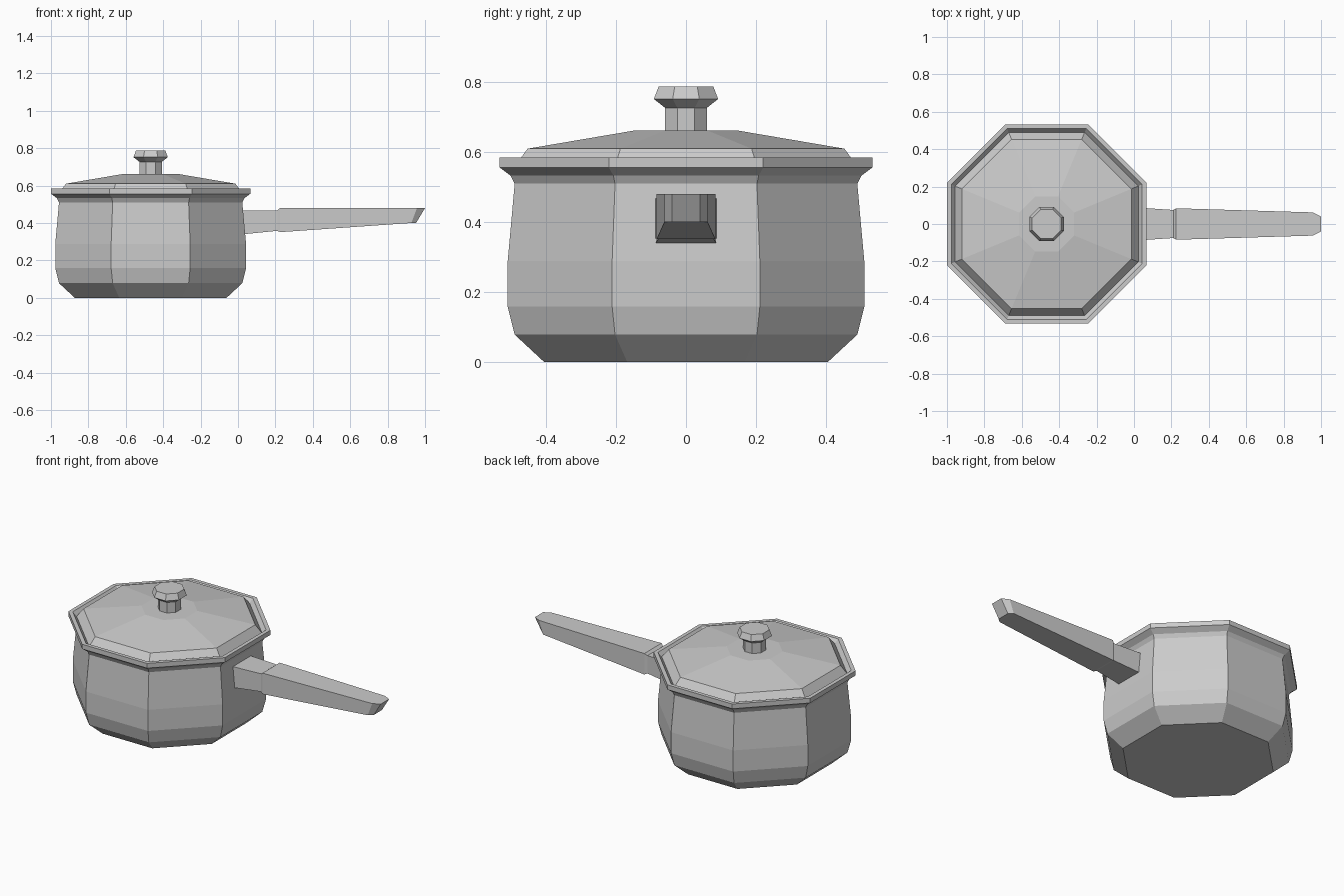
import bpy, bmesh, math

cube = bpy.data.objects.get("Cube")
if cube:
    bpy.data.objects.remove(cube)

GREY = (0.6, 0.6, 0.6, 1)
metal = bpy.data.materials.new("plain grey")
metal.use_nodes = True
metal.diffuse_color = GREY
metal.node_tree.nodes["Principled BSDF"].inputs["Base Color"].default_value = GREY

POT_X = -0.467
SIDES = 8


def ring_points(apothem, z):
    """Octagon with flat sides facing the axes."""
    r = apothem / math.cos(math.pi / SIDES)
    angles = [(i + 0.5) * math.tau / SIDES for i in range(SIDES)]
    return [(POT_X + r * math.cos(a), r * math.sin(a), z) for a in angles]


def handle_points(x_low, x_high, half_width, z_low, z_high):
    """Upright rectangle across the handle, able to lean forward."""
    w = half_width
    return [(x_low, -w, z_low), (x_low, w, z_low), (x_high, w, z_high), (x_high, -w, z_high)]


def loft(name, sections):
    """Skin a row of sections and cap both ends."""
    bm = bmesh.new()
    rings = [[bm.verts.new(p) for p in s] for s in sections]
    for a, b in zip(rings, rings[1:]):
        n = len(a)
        for i in range(n):
            j = (i + 1) % n
            bm.faces.new((a[i], a[j], b[j], b[i]))
    bm.faces.new(rings[0][::-1])
    bm.faces.new(rings[-1])
    bmesh.ops.recalc_face_normals(bm, faces=bm.faces)
    mesh = bpy.data.meshes.new(name)
    bm.to_mesh(mesh)
    bm.free()
    mesh.materials.append(metal)
    obj = bpy.data.objects.new(name, mesh)
    bpy.context.collection.objects.link(obj)
    return obj


def turned(name, profile):
    return loft(name, [ring_points(a, z) for a, z in profile])


# Pot: outside wall, flared rim, lid ledge and hollow inside
turned("pot", [
    (0.406, 0), (0.49, 0.078), (0.51, 0.158), (0.51, 0.288), (0.49, 0.51),
    (0.502, 0.533), (0.533, 0.556), (0.533, 0.585), (0.51, 0.585),
    (0.49, 0.56), (0.46, 0.55), (0.46, 0.1), (0.39, 0.03),
])

# Lid: bevelled edge and shallow slope to a small flat top
turned("lid", [(0.49, 0.56), (0.453, 0.61), (0.147, 0.662)])

# Knob: straight stem and flared grip
turned("lid_knob", [(0.06, 0.655), (0.06, 0.727), (0.092, 0.752), (0.078, 0.788)])

# Handle: neck buried in the wall, then a tapered grip with a slanted tip
loft("handle", [
    handle_points(0.0, 0.0, 0.089, 0.337, 0.468),
    handle_points(0.21, 0.21, 0.075, 0.358, 0.468),
    handle_points(0.225, 0.225, 0.084, 0.351, 0.48),
    handle_points(0.927, 0.957, 0.062, 0.4, 0.48),
    handle_points(0.952, 1.0, 0.04, 0.4, 0.48),
])
